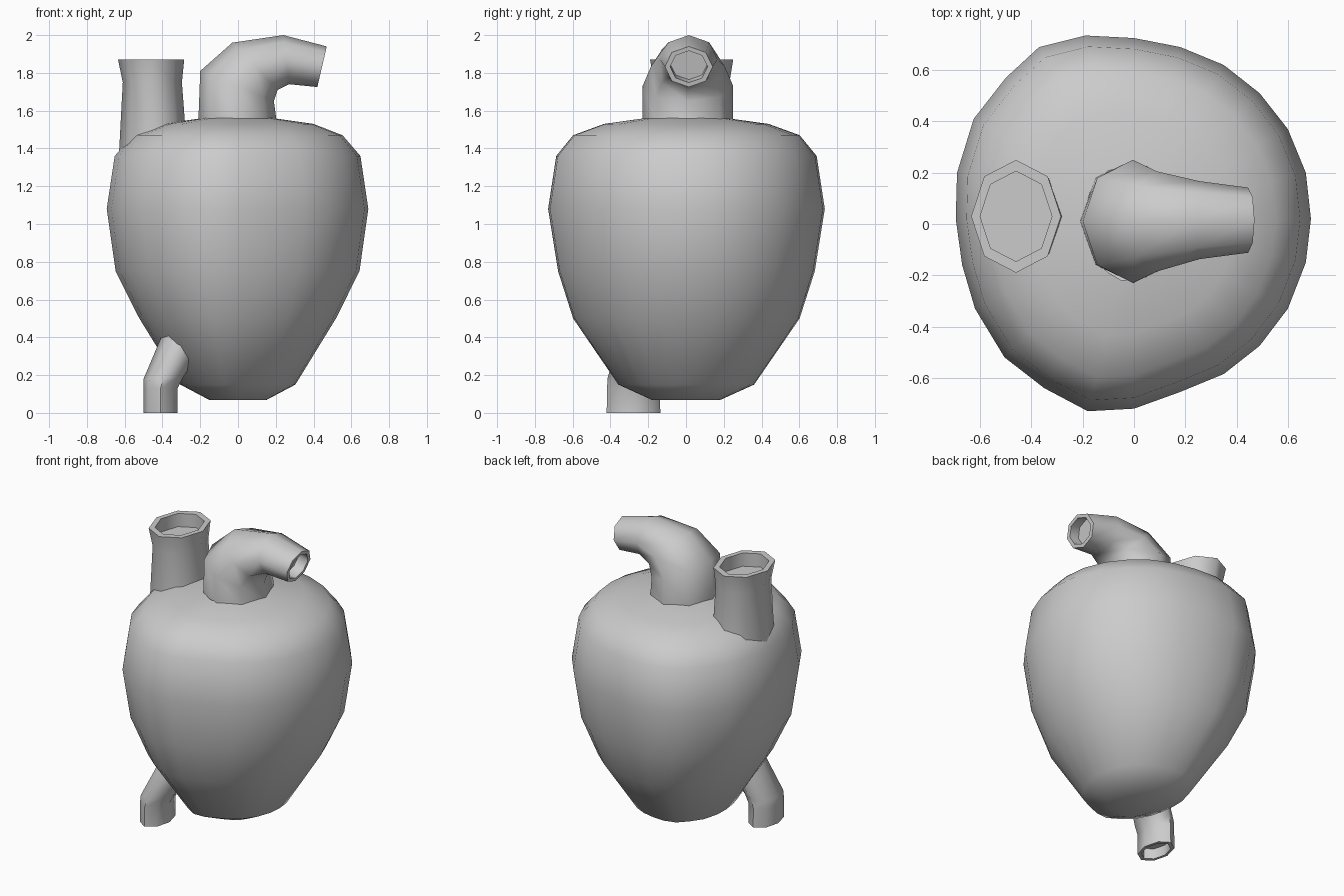
import bpy, bmesh, math
from mathutils import Vector

if "Cube" in bpy.data.objects:
    bpy.data.objects.remove(bpy.data.objects["Cube"])


def loft(name, rings, cap_start=False, cap_end=False, angle=60):
    """Skin a stack of equal-count rings and smooth it."""
    bm = bmesh.new()
    loops = [[bm.verts.new(p) for p in ring] for ring in rings]
    n = len(loops[0])
    for lo, hi in zip(loops, loops[1:]):
        for i in range(n):
            j = (i + 1) % n
            bm.faces.new((lo[i], lo[j], hi[j], hi[i]))
    if cap_start:
        bm.faces.new(loops[0][::-1])
    if cap_end:
        bm.faces.new(loops[-1])
    bmesh.ops.recalc_face_normals(bm, faces=bm.faces)
    mesh = bpy.data.meshes.new(name)
    bm.to_mesh(mesh)
    bm.free()
    ob = bpy.data.objects.new(name, mesh)
    bpy.context.collection.objects.link(ob)
    bpy.ops.object.select_all(action='DESELECT')
    ob.select_set(True)
    bpy.context.view_layer.objects.active = ob
    bpy.ops.object.shade_smooth_by_angle(angle=math.radians(angle))
    return ob


def vessel(name, sections, wall, depth, sides=8):
    """Bent tube; each section is (x, z) of both edges, y centre, y half width.
    The last section gets a rim and a recessed floor."""
    rings, centres = [], []
    for (ax, az), (bx, bz), y, w in sections:
        c = Vector(((ax + bx) / 2, y, (az + bz) / 2))
        u = Vector(((ax - bx) / 2, 0, (az - bz) / 2))
        v = Vector((0, w, 0))
        rings.append([c + u * math.cos(t) + v * math.sin(t)
                      for t in (math.tau * i / sides for i in range(sides))])
        centres.append(c)
    c = centres[-1]
    p, q, r = rings[-1][:3]
    inward = (q - p).cross(r - q).normalized()
    if inward.dot(centres[-2] - c) < 0:
        inward.negate()
    rim = [c + (p - c) * wall for p in rings[-1]]
    rings += [rim, [p + inward * depth for p in rim]]
    return loft(name, rings, cap_end=True)


# Heart body: widest outline seen from above, scaled up the height
outline = [(0.69, 0.02), (0.67, 0.20), (0.60, 0.37), (0.49, 0.51), (0.35, 0.62),
           (0.18, 0.69), (0.0, 0.725), (-0.19, 0.735), (-0.37, 0.69), (-0.50, 0.57),
           (-0.625, 0.41), (-0.69, 0.20), (-0.695, 0.02), (-0.67, -0.16),
           (-0.62, -0.33), (-0.505, -0.52), (-0.35, -0.64), (-0.18, -0.73),
           (0.0, -0.72), (0.18, -0.655), (0.35, -0.585), (0.49, -0.475),
           (0.60, -0.33), (0.67, -0.15)]
# z, half width in x, half depth in y
profile = [(0.068, 0.15, 0.18), (0.15, 0.305, 0.36), (0.50, 0.52, 0.60),
           (0.75, 0.645, 0.68), (1.08, 0.692, 0.733), (1.36, 0.65, 0.69),
           (1.47, 0.555, 0.60), (1.53, 0.40, 0.435), (1.56, 0.19, 0.22)]
loft("heart_body",
     [[(x * sx / 0.692, y * sy / 0.733, z) for x, y in outline]
      for z, sx, sy in profile], cap_start=True)

# Large arched artery on top
vessel("arched_artery", [
    ((-0.21, 1.54), (0.205, 1.54), 0.01, 0.24),
    ((-0.20, 1.81), (0.19, 1.65), 0.01, 0.24),
    ((-0.03, 1.96), (0.21, 1.71), 0.01, 0.195),
    ((0.24, 2.00), (0.27, 1.74), 0.015, 0.152),
    ((0.47, 1.94), (0.42, 1.725), 0.015, 0.127)], 0.78, 0.07)

# Straight upper vein
vessel("upper_vein", [
    ((-0.635, 1.28), (-0.275, 1.46), 0.03, 0.215),
    ((-0.61, 1.75), (-0.297, 1.75), 0.03, 0.20),
    ((-0.635, 1.87), (-0.285, 1.87), 0.03, 0.22)], 0.8, 0.09)

# Bent lower vein, running from inside the body down to the ground
vessel("lower_vein", [
    ((-0.39, 0.44), (-0.20, 0.32), -0.23, 0.13),
    ((-0.50, 0.18), (-0.29, 0.19), -0.275, 0.14),
    ((-0.50, 0.13), (-0.32, 0.13), -0.278, 0.14),
    ((-0.50, 0.0), (-0.32, 0.0), -0.278, 0.142)], 0.8, 0.07)
